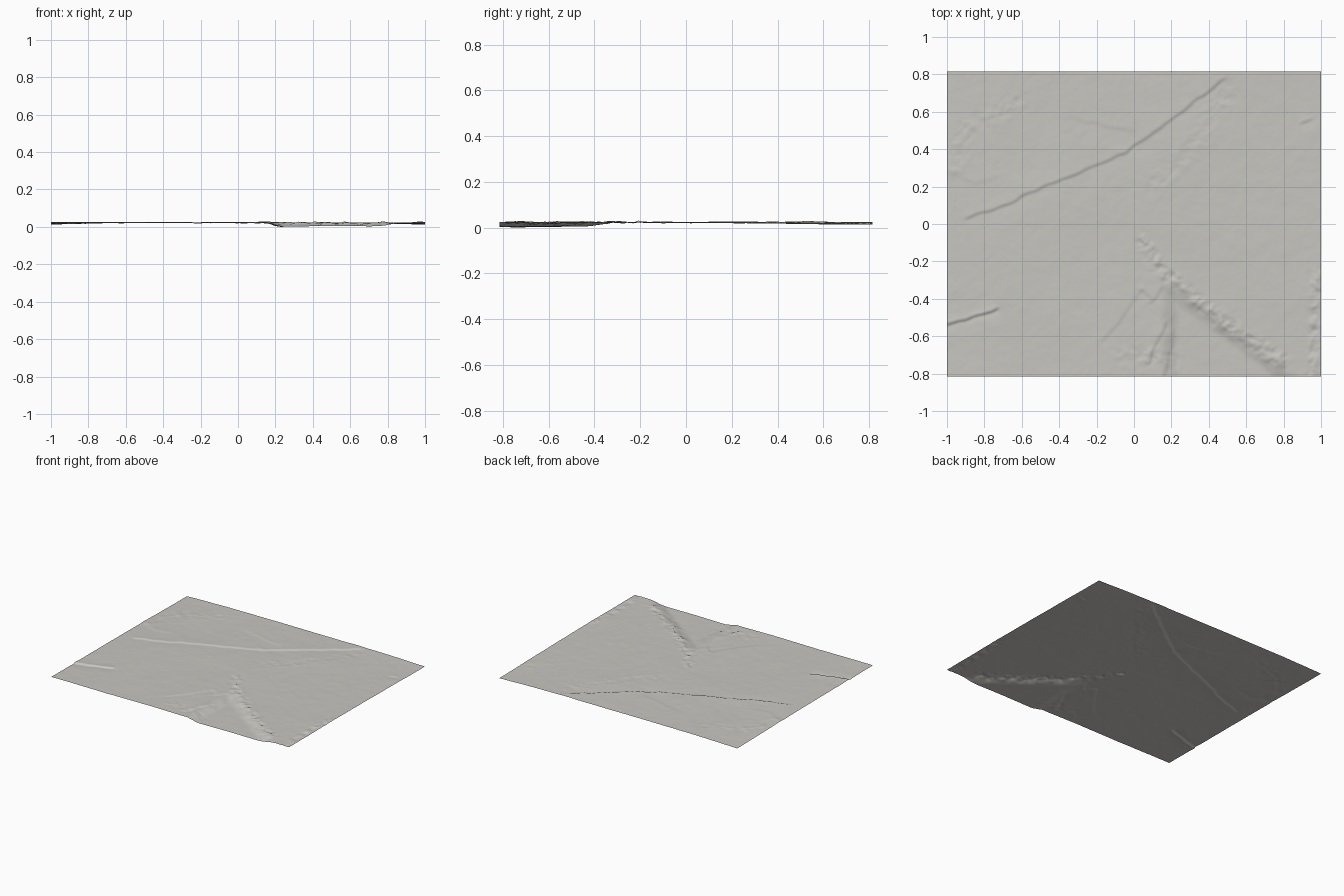
import bpy
import bmesh
import math
from mathutils import Vector, noise

if "Cube" in bpy.data.objects:
    bpy.data.objects.remove(bpy.data.objects["Cube"])

HALF_X, HALF_Y = 1.0, 0.815
COLUMNS, ROWS = 240, 196

# Fault lines: (path, step height, sharpness, decay width); left of the path is raised
FAULTS = [
    ([(-0.88, 0.03), (-0.72, 0.09), (-0.5, 0.19), (-0.05, 0.38), (0.15, 0.52), (0.48, 0.77)], 0.007, 0.006, 0.07),
    ([(-1.1, -0.57), (-0.74, -0.46)], 0.014, 0.005, 0.025),
    ([(-0.16, -0.62), (0.04, -0.36)], 0.004, 0.008, 0.04),
    ([(0.08, -0.73), (0.17, -0.54)], 0.006, 0.006, 0.04),
    ([(0.17, -0.54), (0.09, -0.4), (0.04, -0.36)], -0.005, 0.007, 0.04),
    ([(0.09, -0.42), (0.15, -0.35)], 0.005, 0.007, 0.03),
    ([(0.16, -0.82), (0.21, -0.66), (0.2, -0.52)], 0.004, 0.008, 0.04),
    ([(0.9, 0.54), (0.94, 0.56)], 0.008, 0.006, 0.015),
    ([(-0.3, 0.56), (-0.12, 0.51), (0.0, 0.5)], 0.003, 0.01, 0.04),
    ([(-1.0, 0.27), (-0.85, 0.22), (-0.75, 0.24)], 0.003, 0.012, 0.05),
]

# Rubble belts: (path, width, strength)
RUBBLE = [
    ([(0.05, -0.1), (0.12, -0.22), (0.24, -0.33), (0.52, -0.55), (0.8, -0.74)], 0.07, 0.009),
    ([(0.97, -0.25), (0.96, -0.8)], 0.05, 0.007),
    ([(-0.95, 0.3), (-0.9, 0.52), (-0.6, 0.65)], 0.1, 0.003),
    ([(0.1, 0.2), (0.3, 0.4), (0.5, 0.7)], 0.1, 0.003),
    ([(-0.05, -0.7), (0.2, -0.72)], 0.09, 0.004),
]


def smooth(t):
    t = min(max(t, 0.0), 1.0)
    return t * t * (3 - 2 * t)


def nearest(p, path):
    """Signed distance to a path (left positive) and how far past its ends."""
    best = (9.0, 0.0, 0.0)
    for a, b in zip(path, path[1:]):
        ax, ay, dx, dy = a[0], a[1], b[0] - a[0], b[1] - a[1]
        length = math.hypot(dx, dy)
        t = ((p.x - ax) * dx + (p.y - ay) * dy) / length ** 2
        c = min(max(t, 0.0), 1.0)
        d = math.hypot(p.x - ax - c * dx, p.y - ay - c * dy)
        if d < best[0]:
            side = (dx * (p.y - ay) - dy * (p.x - ax)) / length
            best = (d, side, abs(t - c) * length)
    return best


def height(x, y):
    p = Vector((x, y, 0))
    # Wobble the lines so the breaks look natural
    q = p + 0.012 * noise.noise_vector(p * 14)
    # Gentle plain, sinking toward the back corners
    z = 0.025 - 0.009 * abs(x) ** 3 * smooth((y + 0.2) / 1.0)
    z += 0.0025 * noise.fractal(p * 2.5, 1.0, 2.0, 3)
    z += 0.0007 * noise.fractal(p * 16, 0.8, 2.0, 3)
    # Wedge-shaped valley opening to the front edge
    scarp = 0.2 + (-0.3 - q.y) * 1.35
    z -= 0.019 * smooth((q.x - 0.14) / 0.1) * smooth((scarp - q.x) / 0.16)
    for path, step, sharp, decay in FAULTS:
        d, side, past = nearest(q, path)
        if d < decay * 3:
            fade = math.exp(-d / decay) * smooth(1 - past / 0.04)
            z += 0.5 * step * math.tanh(side / sharp) * fade
    for path, width, strength in RUBBLE:
        d = nearest(q, path)[0]
        if d < width:
            z += strength * smooth(1 - d / width) * noise.fractal(p * 20, 0.9, 2.0, 3)
    return z


# Ground sheet: a fine grid raised by the height rule
bm = bmesh.new()
bmesh.ops.create_grid(bm, x_segments=COLUMNS, y_segments=ROWS, size=1.0)
for v in bm.verts:
    v.co.y *= HALF_Y
    v.co.z = height(v.co.x, v.co.y)
low = min(v.co.z for v in bm.verts)
for v in bm.verts:
    v.co.z = min(v.co.z - low, 0.031)
for f in bm.faces:
    f.smooth = True
    if f.normal.z < 0:
        f.normal_flip()
mesh = bpy.data.meshes.new("terrain_sheet")
bm.to_mesh(mesh)
bm.free()
terrain = bpy.data.objects.new("terrain_sheet", mesh)
bpy.context.collection.objects.link(terrain)

# Pale stone colour
stone = bpy.data.materials.new("pale_stone_grey")
stone.use_nodes = True
colour = (0.58, 0.565, 0.53, 1.0)
stone.diffuse_color = colour
shader = stone.node_tree.nodes["Principled BSDF"]
shader.inputs["Base Color"].default_value = colour
shader.inputs["Roughness"].default_value = 0.9
mesh.materials.append(stone)
